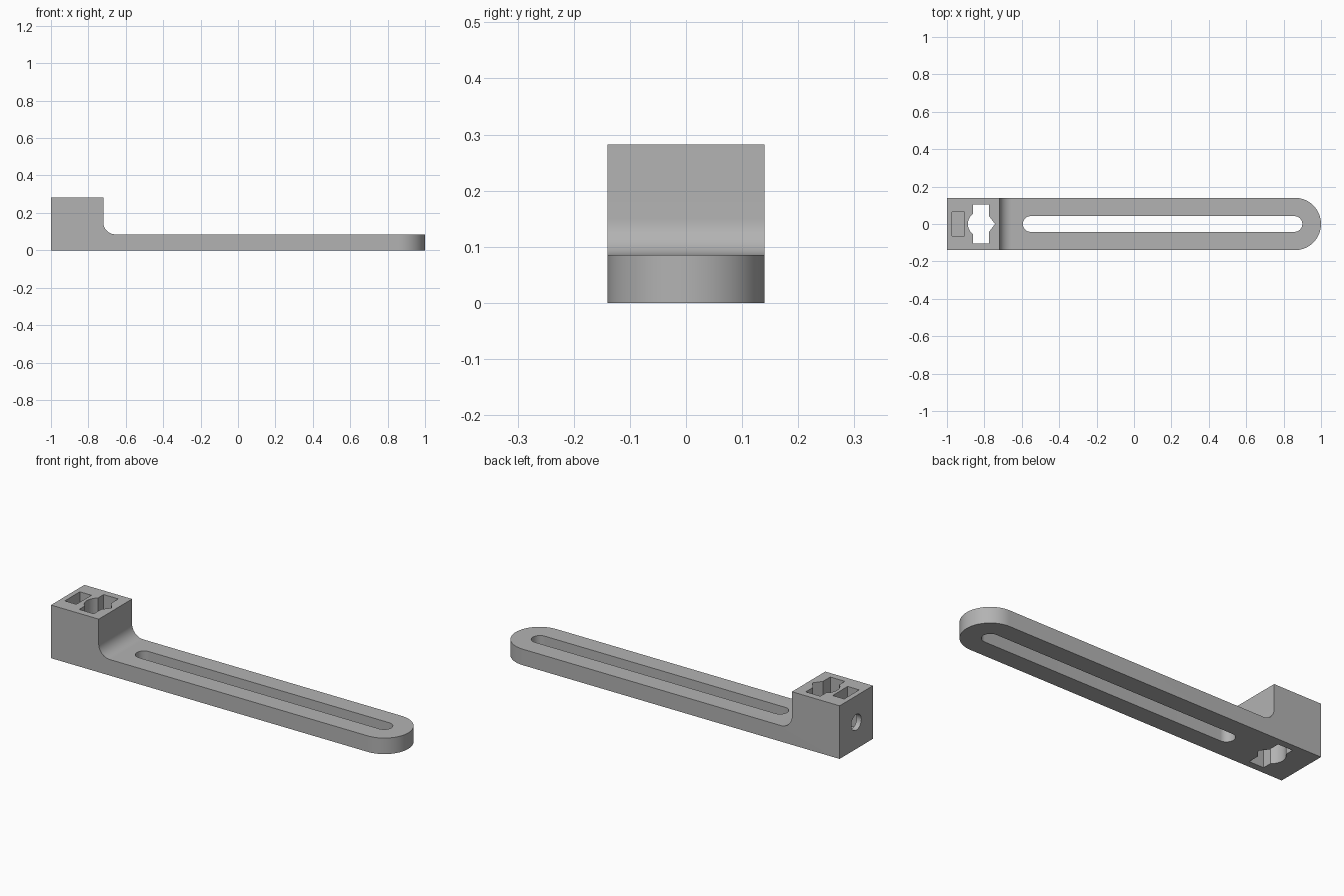
import bpy, bmesh, math
from mathutils import Vector

cube = bpy.data.objects.get("Cube")
if cube:
    bpy.data.objects.remove(cube)

grey = bpy.data.materials.new("mid grey")
grey.use_nodes = True
grey.diffuse_color = (0.45, 0.45, 0.45, 1)
grey.node_tree.nodes["Principled BSDF"].inputs["Base Color"].default_value = (0.45, 0.45, 0.45, 1)


def arc(cx, cy, r, start, end, steps=24):
    """Points on an arc, angles in degrees."""
    angles = [math.radians(start + (end - start) * i / steps) for i in range(steps + 1)]
    return [(cx + r * math.cos(a), cy + r * math.sin(a)) for a in angles]


def prism(name, points, low, high, place=lambda u, v, w: (u, v, w)):
    """Extrude a closed outline from low to high; place maps it to x, y, z."""
    bm = bmesh.new()
    face = bm.faces.new([bm.verts.new(place(u, v, low)) for u, v in points])
    step = Vector(place(0, 0, high)) - Vector(place(0, 0, low))
    top = bmesh.ops.extrude_face_region(bm, geom=[face])["geom"]
    bmesh.ops.translate(bm, vec=step, verts=[g for g in top if isinstance(g, bmesh.types.BMVert)])
    bmesh.ops.recalc_face_normals(bm, faces=bm.faces)
    mesh = bpy.data.meshes.new(name)
    bm.to_mesh(mesh)
    bm.free()
    mesh.materials.append(grey)
    obj = bpy.data.objects.new(name, mesh)
    bpy.context.collection.objects.link(obj)
    return obj


def rectangle(x0, x1, y):
    return [(x0, -y), (x1, -y), (x1, y), (x0, y)]


def along_y(u, v, w):
    return (u, w, v)


def along_x(u, v, w):
    return (w, u, v)


# Side profile: tall block, fillet, flat arm
side = [(-1, 0), (1.1, 0), (1.1, 0.085)]
side += arc(-0.655, 0.15, 0.065, 270, 180, 16)
side += [(-0.72, 0.282), (-1, 0.282)]
bracket = prism("slotted_bracket", side, -0.2, 0.2, along_y)

# Plan outline with the rounded arm end
plan = [(-1.1, -0.14)] + arc(0.86, 0, 0.14, -90, 90, 32) + [(-1.1, 0.14)]
outline = prism("plan_outline", plan, -0.1, 0.4)

# Long slot through the arm
slot_shape = arc(0.858, 0, 0.042, -90, 90) + arc(-0.552, 0, 0.042, 90, 270)
slot = prism("arm_slot", slot_shape, -0.1, 0.4)

# Keyed hole through the block: rounded left, pointed right, slotted across
key_round = arc(-0.818, 0, 0.07, 52, 308) + [(-0.775, -0.042), (-0.743, 0), (-0.775, 0.042)]
key_hole = prism("key_hole", key_round, -0.1, 0.4)
key_slot = prism("key_cross_slot", rectangle(-0.861, -0.775, 0.103), -0.12, 0.42)

# Nut pocket from above and screw hole from the end face
pocket = prism("nut_pocket", rectangle(-0.973, -0.905, 0.063), 0.077, 0.4)
screw_hole = prism("screw_hole", arc(0, 0.141, 0.042, 0, 348.75, 31), -1.1, -0.82, along_x)

# Trim and cut the bracket, then remove the cutters
bpy.context.view_layer.objects.active = bracket
for tool in (outline, slot, key_hole, key_slot, pocket, screw_hole):
    mod = bracket.modifiers.new(tool.name, "BOOLEAN")
    mod.operation = "INTERSECT" if tool is outline else "DIFFERENCE"
    mod.solver = "EXACT"
    mod.object = tool
    bpy.ops.object.modifier_apply(modifier=mod.name)
    bpy.data.objects.remove(tool)

bpy.ops.object.select_all(action="DESELECT")
bracket.select_set(True)
bpy.ops.object.shade_smooth_by_angle(angle=math.radians(30))
